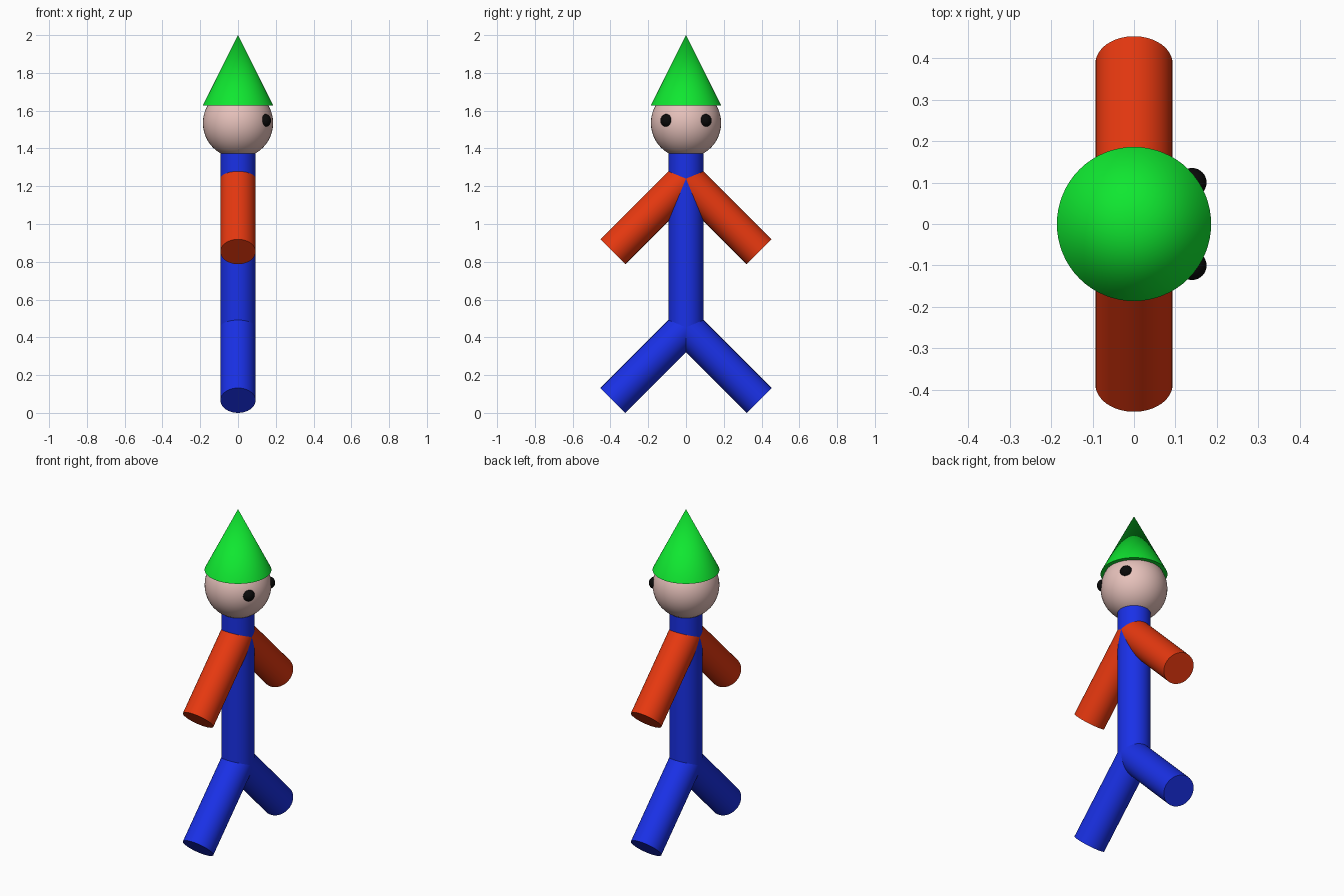
import bpy
import math
from mathutils import Vector

if "Cube" in bpy.data.objects:
    bpy.data.objects.remove(bpy.data.objects["Cube"])

R = 0.093          # limb and torso radius
HEAD_R = 0.186
HEAD_Z = 1.535
REACH = 0.387      # sideways and downward reach of each limb


def material(name, rgb):
    m = bpy.data.materials.new(name)
    m.diffuse_color = (*rgb, 1)
    m.use_nodes = True
    m.node_tree.nodes["Principled BSDF"].inputs["Base Color"].default_value = m.diffuse_color
    return m


blue = material("blue", (0.01, 0.03, 0.8))
red = material("red", (0.8, 0.04, 0.005))
green = material("green", (0.005, 0.8, 0.03))
skin = material("skin", (0.8, 0.54, 0.5))
black = material("black", (0.003, 0.003, 0.003))


def finish(name, mat):
    ob = bpy.context.object
    ob.name = name
    ob.data.materials.append(mat)
    bpy.ops.object.shade_smooth_by_angle(angle=math.radians(40))


def rod(name, start, end, mat):
    a, b = Vector(start), Vector(end)
    d = b - a
    bpy.ops.mesh.primitive_cylinder_add(
        vertices=64, radius=R, depth=d.length, location=(a + b) / 2,
        rotation=d.to_track_quat('Z', 'Y').to_euler())
    finish(name, mat)


def ball(name, radius, loc, mat):
    bpy.ops.mesh.primitive_uv_sphere_add(
        segments=48, ring_count=24, radius=radius, location=loc)
    finish(name, mat)


# torso and neck
rod("torso", (0, 0, 0.453), (0, 0, HEAD_Z), blue)

# limbs and eyes on both sides; the face looks toward +x
for side, s in (("left", 1), ("right", -1)):
    for part, z, mat in (("leg", 0.453, blue), ("arm", 1.24, red)):
        rod(f"{side}_{part}", (0, 0, z), (0, s * REACH, z - REACH), mat)
    ball(f"{side}_eye", 0.035, (0.14, s * 0.1, 1.548), black)

# head
ball("head", HEAD_R, (0, 0, HEAD_Z), skin)

# pointed hat
bpy.ops.mesh.primitive_cone_add(
    vertices=64, radius1=HEAD_R, radius2=0, depth=0.372,
    location=(0, 0, 1.814))
finish("hat", green)
